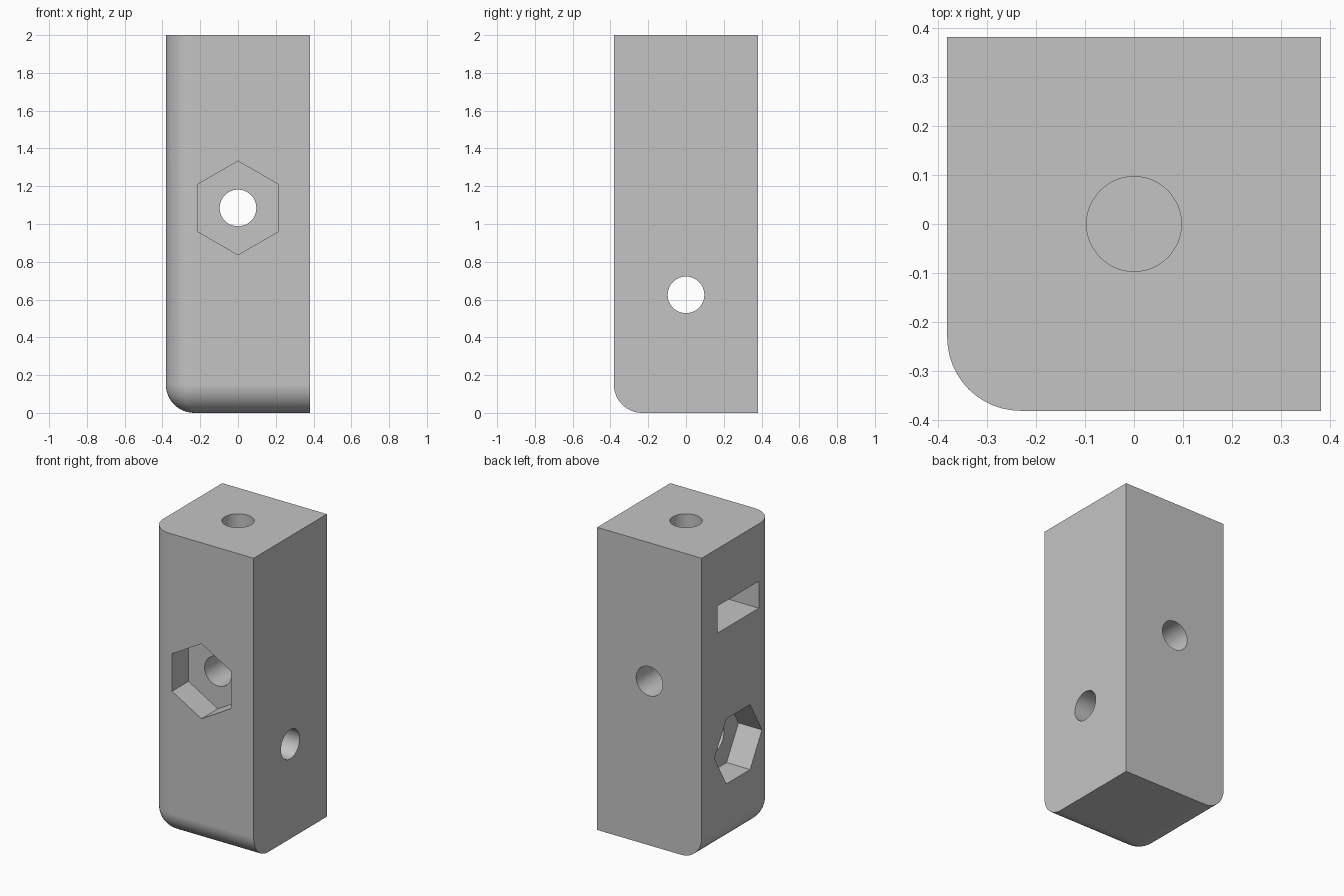
import bpy
import bmesh
from math import radians, sin, cos, tau
from mathutils import Matrix, Vector

old = bpy.data.objects.get("Cube")
if old:
    bpy.data.objects.remove(old, do_unlink=True)

HALF = 0.382        # half width of the block
HEIGHT = 2.0
ROUND = 0.15        # edge rounding
HOLE = 0.097        # bolt hole radius
NUT = 0.248         # nut pocket corner radius
FLAT = NUT * cos(radians(30))
DEPTH = 0.172       # nut pocket depth

grey = bpy.data.materials.new("light grey")
grey.use_nodes = True
colour = (0.55, 0.55, 0.55, 1)
grey.diffuse_color = colour
grey.node_tree.nodes["Principled BSDF"].inputs["Base Color"].default_value = colour


def add_object(name, bm):
    bmesh.ops.recalc_face_normals(bm, faces=bm.faces)
    mesh = bpy.data.meshes.new(name)
    bm.to_mesh(mesh)
    bm.free()
    mesh.materials.append(grey)
    ob = bpy.data.objects.new(name, mesh)
    bpy.context.collection.objects.link(ob)
    return ob


def prism(name, points, length, matrix):
    """Extrude a flat outline along its local z and place it."""
    bm = bmesh.new()
    face = bm.faces.new([bm.verts.new((x, y, 0)) for x, y in points])
    new = bmesh.ops.extrude_face_region(bm, geom=[face])["geom"]
    verts = [v for v in new if isinstance(v, bmesh.types.BMVert)]
    bmesh.ops.translate(bm, verts=verts, vec=(0, 0, length))
    bm.transform(matrix)
    ob = add_object(name, bm)
    ob.hide_render = True
    return ob


def ring(radius, sides):
    return [(radius * cos(tau * i / sides), radius * sin(tau * i / sides))
            for i in range(sides)]


# Block with three rounded edges meeting at one bottom corner
bm = bmesh.new()
bmesh.ops.create_cube(bm, size=1)
bmesh.ops.scale(bm, verts=bm.verts, vec=(2 * HALF, 2 * HALF, HEIGHT))
bmesh.ops.translate(bm, verts=bm.verts, vec=(0, 0, HEIGHT / 2))
corner = min(bm.verts, key=lambda v: v.co.x + v.co.y + v.co.z)
bmesh.ops.bevel(bm, geom=list(corner.link_edges), offset=ROUND,
                segments=12, profile=0.5, affect='EDGES')
block = add_object("block", bm)

# Directions into the block from the front and from the right side
into_y = Matrix.Rotation(radians(-90), 4, 'X')
into_x = Matrix.Rotation(radians(90), 4, 'Y')
cutters = []

# Through holes with hexagonal nut pockets
for side, turn, axis, z, spin in (("front", into_y, Vector((0, 1, 0)), 1.085, 30),
                                  ("side", into_x, Vector((1, 0, 0)), 0.625, 90)):
    start = Matrix.Translation(Vector((0, 0, z)) - axis * 0.5) @ turn
    cutters.append(prism(side + "_hole_cutter", ring(HOLE, 48), 1, start))
    turned = start @ Matrix.Rotation(radians(spin), 4, 'Z')
    cutters.append(prism(side + "_nut_cutter", ring(NUT, 6),
                         0.5 - HALF + DEPTH, turned))

# Slot for a nut pushed in from the side
slot = [(-0.5, -FLAT), (NUT / 2, -FLAT), (NUT, 0), (NUT / 2, FLAT), (-0.5, FLAT)]
cutters.append(prism("nut_slot_cutter", slot, 0.178,
                     Matrix.Translation((0, 0, 1.442))))

# Blind hole from the top through the slot
cutters.append(prism("top_hole_cutter", ring(HOLE, 48), 0.85,
                     Matrix.Translation((0, 0, 1.25))))

bpy.ops.object.select_all(action='DESELECT')
bpy.context.view_layer.objects.active = block
block.select_set(True)
for cutter in cutters:
    mod = block.modifiers.new(cutter.name, 'BOOLEAN')
    mod.operation = 'DIFFERENCE'
    mod.solver = 'EXACT'
    mod.object = cutter
    bpy.ops.object.modifier_apply(modifier=mod.name)
    bpy.data.objects.remove(cutter, do_unlink=True)

# Smooth rounding, crisp edges, flat faces kept flat
bpy.ops.object.shade_smooth_by_angle(angle=radians(25))
weighted = block.modifiers.new("weighted normals", 'WEIGHTED_NORMAL')
weighted.keep_sharp = True
